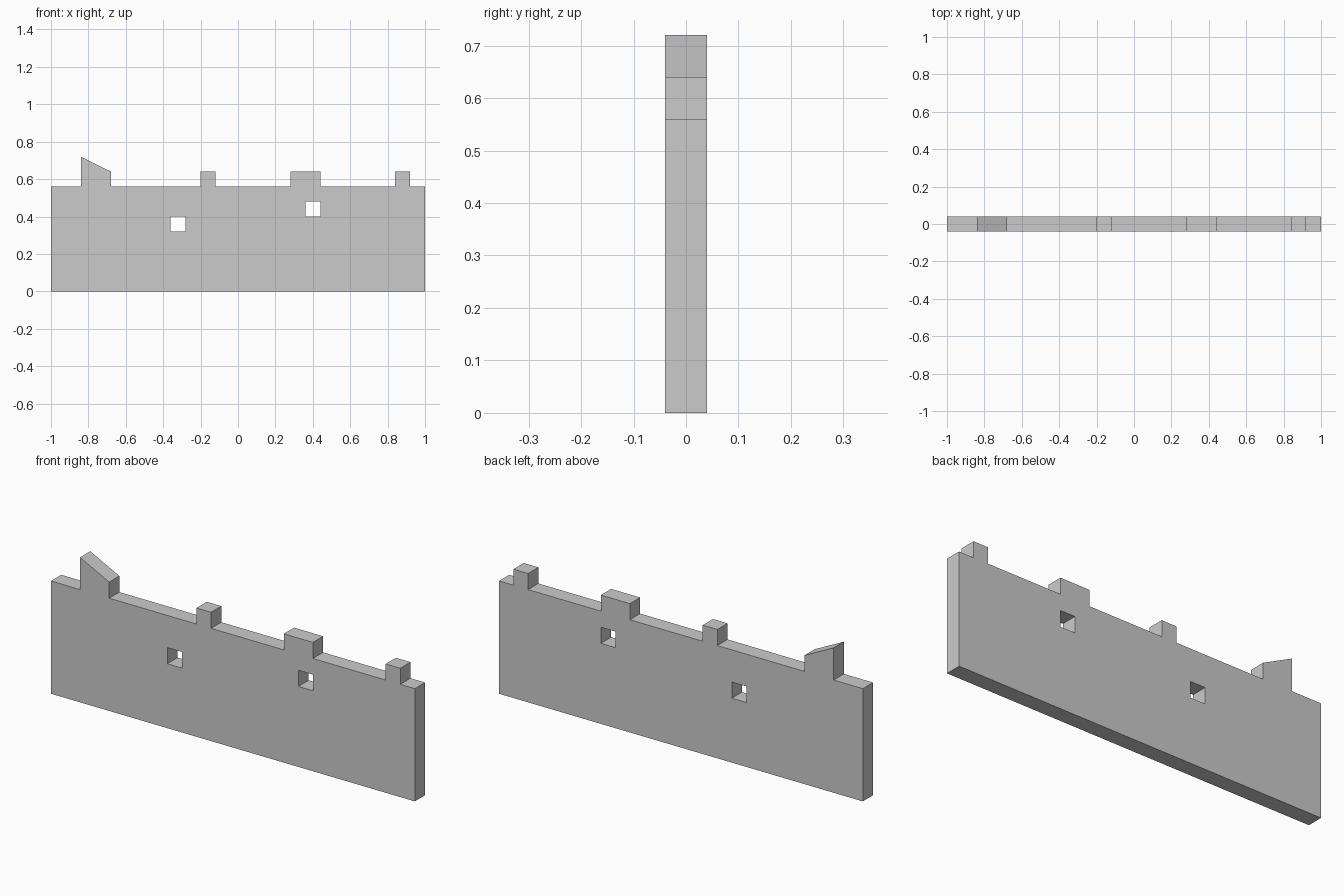
import bpy, bmesh

if "Cube" in bpy.data.objects:
    bpy.data.objects.remove(bpy.data.objects["Cube"])

HALF = 0.04      # half thickness of the wall
TOP = 0.56       # height of the plain wall top


def slab(name, points, half):
    """Extrude an x-z outline symmetrically along y."""
    bm = bmesh.new()
    face = bm.faces.new([bm.verts.new((x, -half, z)) for x, z in points])
    ext = bmesh.ops.extrude_face_region(bm, geom=[face])
    verts = [g for g in ext["geom"] if isinstance(g, bmesh.types.BMVert)]
    bmesh.ops.translate(bm, vec=(0, 2 * half, 0), verts=verts)
    bmesh.ops.recalc_face_normals(bm, faces=bm.faces)
    mesh = bpy.data.meshes.new(name)
    bm.to_mesh(mesh)
    bm.free()
    obj = bpy.data.objects.new(name, mesh)
    bpy.context.collection.objects.link(obj)
    return obj


# Raised stubs on the broken top edge: left x, right x, left z, right z
stubs = [
    (-0.84, -0.68, 0.72, 0.64),
    (-0.20, -0.12, 0.64, 0.64),
    (0.28, 0.44, 0.64, 0.64),
    (0.84, 0.92, 0.64, 0.64),
]

# Wall outline, walked along the top from left to right
outline = [(-1, 0), (-1, TOP)]
for x0, x1, z0, z1 in stubs:
    outline += [(x0, TOP), (x0, z0), (x1, z1), (x1, TOP)]
outline += [(1, TOP), (1, 0)]
wall = slab("ruined_wall", outline, HALF)

# Square through-holes: lower left corner
SIZE = 0.08
for i, (x, z) in enumerate([(-0.36, 0.32), (0.36, 0.40)]):
    square = [(x, z), (x, z + SIZE), (x + SIZE, z + SIZE), (x + SIZE, z)]
    cutter = slab(f"hole_cutter_{i + 1}", square, HALF * 2)
    cutter.hide_render = True
    cutter.hide_set(True)
    cut = wall.modifiers.new(f"hole_{i + 1}", "BOOLEAN")
    cut.operation = "DIFFERENCE"
    cut.solver = "EXACT"
    cut.object = cutter
